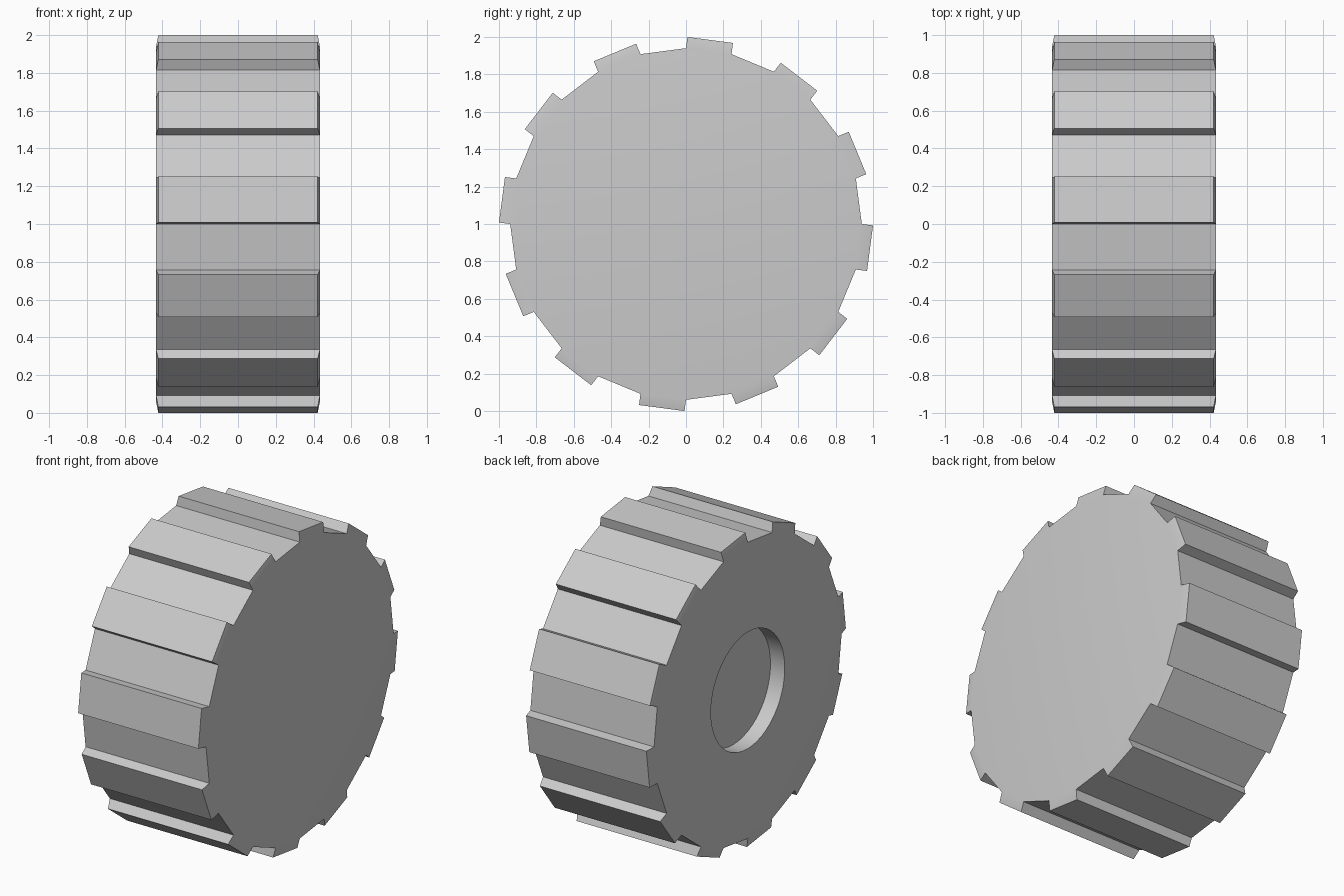
import bpy, bmesh
from math import cos, sin, pi

if "Cube" in bpy.data.objects:
    bpy.data.objects.remove(bpy.data.objects["Cube"])

N = 24            # sides of the drum
R = 0.94          # drum radius
HALF = 0.434      # half width
LIFT = 0.0605     # tread height
INSET = 0.012     # tread end taper
HUB_R, HUB_DEPTH, HUB_N = 0.37, 0.10, 48

bm = bmesh.new()


def ring(x, r, n):
    return [bm.verts.new((x, r * cos(2 * pi * i / n), 1 + r * sin(2 * pi * i / n)))
            for i in range(n)]


left, right = ring(-HALF, R, N), ring(HALF, R, N)
rim = ring(-HALF, HUB_R, HUB_N)
floor = ring(-HALF + HUB_DEPTH, HUB_R, HUB_N)

# plain outer face and hub recess floor
bm.faces.new(right)
bm.faces.new(floor)

# hub recess wall
for i in range(HUB_N):
    j = (i + 1) % HUB_N
    f = bm.faces.new((rim[i], rim[j], floor[j], floor[i]))
    f.smooth = True

for k in range(N):
    j = (k + 1) % N
    # face around the hub recess
    bm.faces.new((left[k], left[j], rim[2 * j], rim[2 * k + 1], rim[2 * k]))
    base = [left[k], left[j], right[j], right[k]]
    if k % 2 == 0:
        bm.faces.new(base)
        continue
    # raised tread block with slightly tapered ends
    a = 2 * pi * (k + 0.5) / N
    top = []
    for v in base:
        x = v.co.x - INSET if v.co.x > 0 else v.co.x + INSET
        top.append(bm.verts.new((x, v.co.y + LIFT * cos(a), v.co.z + LIFT * sin(a))))
    bm.faces.new(top)
    for i in range(4):
        n = (i + 1) % 4
        bm.faces.new((base[i], base[n], top[n], top[i]))

bmesh.ops.recalc_face_normals(bm, faces=bm.faces[:])
mesh = bpy.data.meshes.new("wheel")
bm.to_mesh(mesh)
bm.free()
wheel = bpy.data.objects.new("wheel", mesh)
bpy.context.collection.objects.link(wheel)

# keep hard edges around the smooth recess wall
bpy.context.view_layer.objects.active = wheel
wheel.select_set(True)
bpy.ops.object.shade_smooth_by_angle(angle=0.2)
